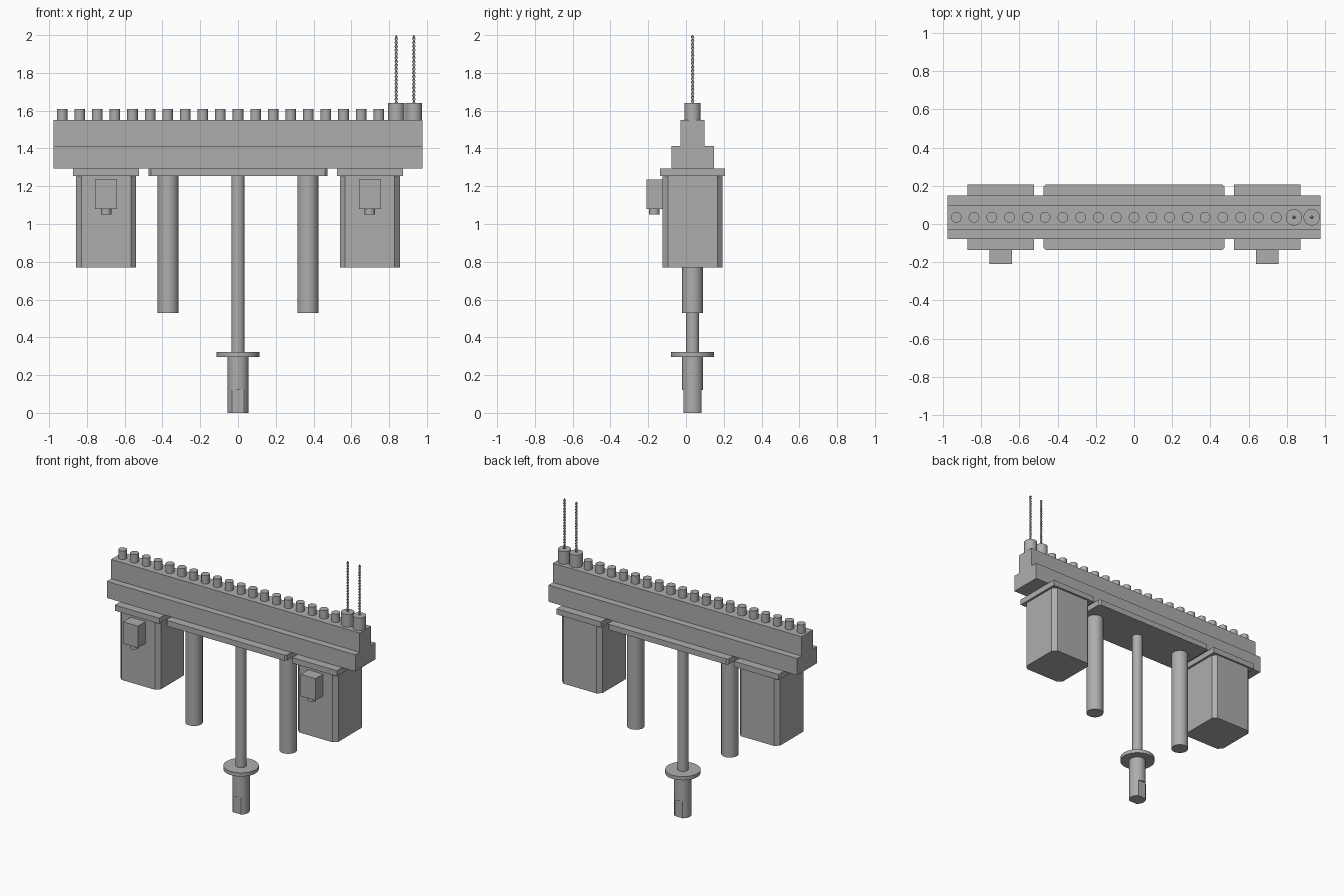
import bpy, bmesh, math

if "Cube" in bpy.data.objects:
    bpy.data.objects.remove(bpy.data.objects["Cube"])

CY = 0.035  # depth of the machine's centre line

grey = bpy.data.materials.new("machine grey")
grey.diffuse_color = (0.42, 0.42, 0.42, 1)
grey.use_nodes = True
grey.node_tree.nodes["Principled BSDF"].inputs["Base Color"].default_value = grey.diffuse_color


def finish(name, bm, smooth=False):
    bmesh.ops.recalc_face_normals(bm, faces=bm.faces)
    me = bpy.data.meshes.new(name)
    bm.to_mesh(me)
    bm.free()
    me.materials.append(grey)
    ob = bpy.data.objects.new(name, me)
    bpy.context.collection.objects.link(ob)
    if smooth:
        bpy.ops.object.select_all(action='DESELECT')
        ob.select_set(True)
        bpy.context.view_layer.objects.active = ob
        bpy.ops.object.shade_smooth_by_angle(angle=math.radians(30))
    return ob


def prism(name, outline, z0, z1, smooth=False):
    bm = bmesh.new()
    low = [bm.verts.new((x, y, z0)) for x, y in outline]
    high = [bm.verts.new((x, y, z1)) for x, y in outline]
    bm.faces.new(low[::-1])
    bm.faces.new(high)
    n = len(outline)
    for i in range(n):
        j = (i + 1) % n
        bm.faces.new((low[i], low[j], high[j], high[i]))
    return finish(name, bm, smooth)


def box(name, x, y, hx, hy, z0, z1, chamfer=0):
    """Upright block, optionally with chamfered vertical corners."""
    if chamfer:
        a, b = hx - chamfer, hy - chamfer
        pts = [(hx, -b), (hx, b), (a, hy), (-a, hy),
               (-hx, b), (-hx, -b), (-a, -hy), (a, -hy)]
    else:
        pts = [(hx, -hy), (hx, hy), (-hx, hy), (-hx, -hy)]
    return prism(name, [(x + px, y + py) for px, py in pts], z0, z1)


def cylinder(name, x, y, r, z0, z1, sides=40):
    ring = [2 * math.pi * i / sides for i in range(sides)]
    return prism(name, [(x + r * math.cos(t), y + r * math.sin(t)) for t in ring],
                 z0, z1, True)


def drill_bit(name, x, z0, z1, r=0.009, pitch=0.04, rings=110, sides=10):
    """Two-fluted twisted rod with a pointed tip."""
    bm = bmesh.new()
    prev = None
    for k in range(rings + 1):
        z = z0 + (z1 - 0.005 - z0) * k / rings
        twist = 2 * math.pi * (z - z0) / pitch
        c, s = math.cos(twist), math.sin(twist)
        loop = []
        for i in range(sides):
            t = 2 * math.pi * i / sides
            u, v = r * math.cos(t), 0.5 * r * math.sin(t)
            loop.append(bm.verts.new((x + u * c - v * s, CY + u * s + v * c, z)))
        if prev:
            for i in range(sides):
                j = (i + 1) % sides
                bm.faces.new((prev[i], prev[j], loop[j], loop[i]))
        else:
            bm.faces.new(loop[::-1])
        prev = loop
    tip = bm.verts.new((x, CY, z1))
    for i in range(sides):
        bm.faces.new((prev[i], prev[(i + 1) % sides], tip))
    return finish(name, bm, True)


# stepped beam and the plate beneath it
box("beam_lower", 0, CY, 0.977, 0.113, 1.295, 1.413)
box("beam_upper", 0, CY, 0.977, 0.064, 1.413, 1.55)
box("guide_plate", 0, CY, 0.473, 0.172, 1.255, 1.295, 0.012)

# row of pegs, ending in two chucks that hold drill bits
for i in range(21):
    x = (i - 10) * 0.0931
    if i < 19:
        cylinder("peg", x, CY, 0.028, 1.55, 1.61, 32)
    else:
        cylinder("chuck", x, CY, 0.043, 1.55, 1.64)
        drill_bit("drill_bit", x, 1.64, 2.0)

# motors with mounting flanges and connectors, and the guide rods
for side in (-1, 1):
    x = side * 0.698
    box("motor_flange", x, CY, 0.175, 0.172, 1.255, 1.295)
    box("motor_body", x, CY, 0.159, 0.159, 0.77, 1.255, 0.028)
    box("connector_box", x, -0.167, 0.058, 0.043, 1.08, 1.235)
    cylinder("cable_gland", x, -0.168, 0.027, 1.05, 1.08, 32)
    cylinder("guide_rod", side * 0.37, CY, 0.056, 0.53, 1.255)

# central shaft, collar and nose
cylinder("centre_shaft", 0, CY, 0.035, 0.323, 1.255)
cylinder("collar", 0, CY, 0.114, 0.297, 0.323, 56)
cylinder("shaft_nose", 0, CY, 0.056, 0.12, 0.297)

# nose end with wrench flats at front and back
R, FLAT = 0.056, 0.047
a = math.asin(FLAT / R)
arc = [-a + 2 * a * i / 14 for i in range(15)]
right = [(R * math.cos(t), CY + R * math.sin(t)) for t in arc]
left = [(-px, py) for px, py in reversed(right)]
prism("nose_flats", right + left, 0, 0.12, True)
